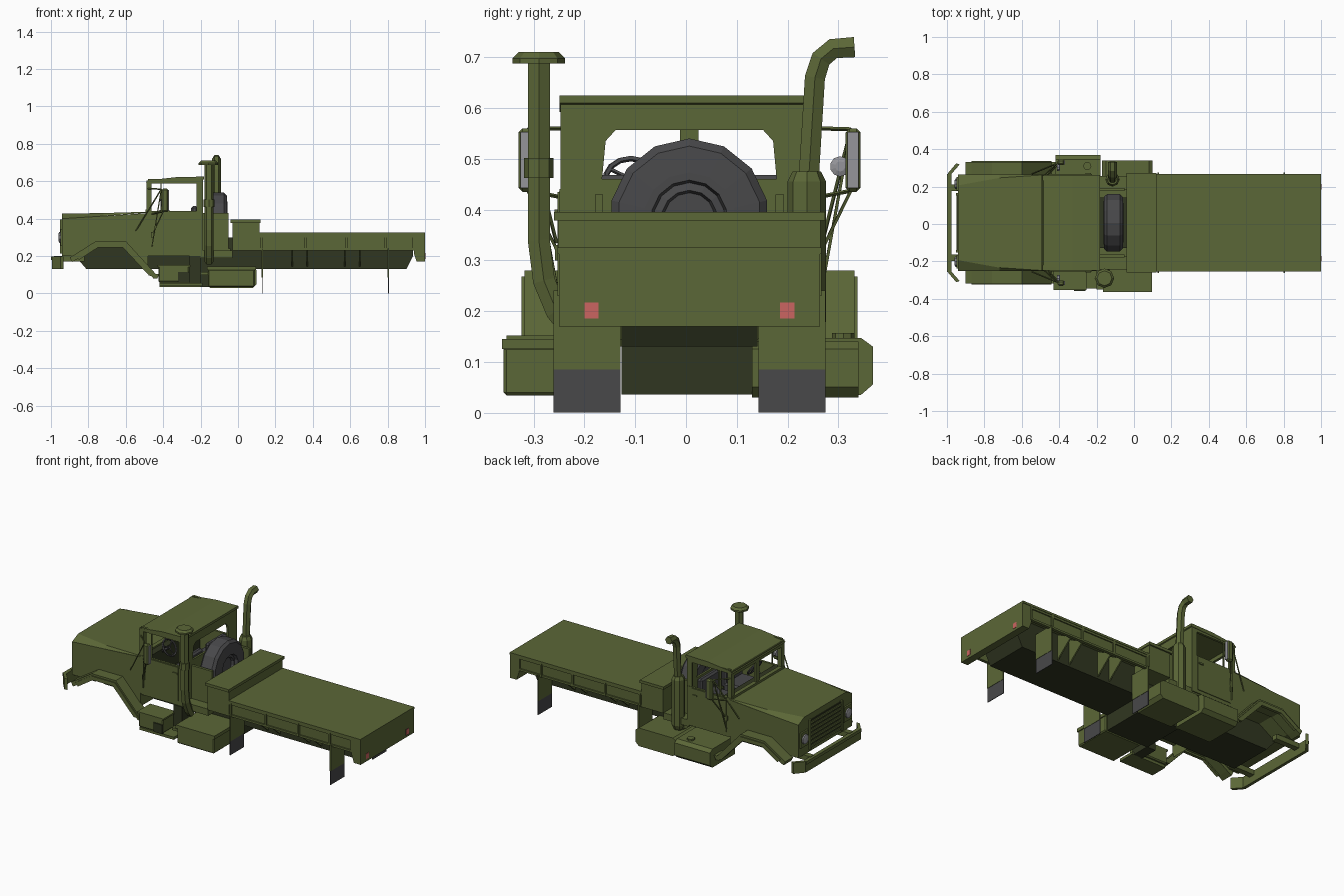
import bpy, bmesh, math
from mathutils import Vector, Matrix

if "Cube" in bpy.data.objects:
    bpy.data.objects.remove(bpy.data.objects["Cube"])

YC = 0.0066  # truck centre line


def material(name, c):
    m = bpy.data.materials.new(name)
    m.diffuse_color = (*c, 1)
    m.use_nodes = True
    m.node_tree.nodes["Principled BSDF"].inputs["Base Color"].default_value = m.diffuse_color
    return m


GREEN = material("olive", (0.105, 0.135, 0.038))
DARK = material("dark_olive", (0.03, 0.037, 0.015))
RUBBER = material("rubber", (0.065, 0.065, 0.068))
BLACK = material("black", (0.02, 0.02, 0.022))
RED = material("red_lamp", (0.6, 0.13, 0.12))
GLASS = material("mirror_glass", (0.3, 0.3, 0.32))


def finish(name, bm, mat):
    bmesh.ops.recalc_face_normals(bm, faces=bm.faces)
    me = bpy.data.meshes.new(name)
    bm.to_mesh(me)
    bm.free()
    me.materials.append(mat)
    ob = bpy.data.objects.new(name, me)
    bpy.context.collection.objects.link(ob)
    return ob


def prism(name, pts, axis, a, b, mat=GREEN):
    """Extrude a 2D outline along one axis from a to b."""
    put = {'x': lambda p, t: (t, p[0], p[1]), 'y': lambda p, t: (p[0], t, p[1]),
           'z': lambda p, t: (p[0], p[1], t)}[axis]
    bm = bmesh.new()
    f = bm.faces.new([bm.verts.new(put(p, a)) for p in pts])
    r = bmesh.ops.extrude_face_region(bm, geom=[f])
    for v in r['geom']:
        if isinstance(v, bmesh.types.BMVert):
            v.co['xyz'.index(axis)] = b
    return finish(name, bm, mat)


def box(name, x0, x1, y0, y1, z0, z1, mat=GREEN, bevel=0):
    ob = prism(name, [(x0, y0), (x1, y0), (x1, y1), (x0, y1)], 'z', z0, z1, mat)
    if bevel:
        m = ob.modifiers.new("bevel", 'BEVEL')
        m.width, m.segments = bevel, 1
    return ob


def sbox(name, s, x0, x1, d0, d1, z0, z1, mat=GREEN, bevel=0):
    """Box at distance d0..d1 from the centre line on side s."""
    y = sorted((YC + s * d0, YC + s * d1))
    return box(name, x0, x1, y[0], y[1], z0, z1, mat, bevel)


def tube(name, pts, r, res=1, mat=GREEN):
    cu = bpy.data.curves.new(name, 'CURVE')
    cu.dimensions, cu.bevel_depth, cu.bevel_resolution, cu.use_fill_caps = '3D', r, res, True
    sp = cu.splines.new('POLY')
    sp.points.add(len(pts) - 1)
    for p, c in zip(sp.points, pts):
        p.co = (*c, 1)
    sp.use_smooth = False
    tmp = bpy.data.objects.new(name + "_path", cu)
    bpy.context.collection.objects.link(tmp)
    me = bpy.data.meshes.new_from_object(tmp.evaluated_get(bpy.context.evaluated_depsgraph_get()))
    bpy.data.objects.remove(tmp)
    bm = bmesh.new()
    bm.from_mesh(me)
    return finish(name, bm, mat)


def lathe(name, prof, centre, axis, n, mat=GREEN):
    """Spin (radius, height) points around an axis."""
    bm = bmesh.new()
    rings = [[bm.verts.new((r * math.cos(2 * math.pi * i / n), r * math.sin(2 * math.pi * i / n), h))
              for i in range(n)] for r, h in prof]
    for a, b in zip(rings, rings[1:]):
        for i in range(n):
            bm.faces.new((a[i], a[(i + 1) % n], b[(i + 1) % n], b[i]))
    bm.faces.new(rings[0])
    bm.faces.new(rings[-1])
    rot = Vector((0, 0, 1)).rotation_difference(Vector(axis)).to_matrix().to_4x4()
    bm.transform(Matrix.Translation(centre) @ rot)
    return finish(name, bm, mat)


# Chassis tub and deeper middle section
prism("chassis", [(-.87, .2), (-.81, .13), (.9, .13), (.935, .2), (.935, .3), (-.87, .3)], 'y', YC - .134, YC + .134, DARK)
box("chassis_middle", -.2, .08, YC - .134, YC + .134, .036, .2, DARK)
box("cross_deck", -.2, -.03, YC - .25, YC + .25, .19, .23)

# Hood with wheel arches and a chamfered nose
prism("hood_body", [(-.94, .2), (-.87, .2), (-.76, .27), (-.61, .27), (-.53, .18), (-.48, .13), (-.48, .43),
                    (-.72, .414), (-.94, .4)], 'y', YC - .257, YC + .257)
bm = bmesh.new()
rows = [[bm.verts.new((x, YC + y, z)) for y, z in ((-.257, zs), (-w, zt), (w, zt), (.257, zs))]
        for x, zs, w, zt in ((-.94, .4, .2, .427), (-.72, .414, .24, .43), (-.48, .432, .256, .437))]
for a, b in zip(rows, rows[1:]):
    for i in range(4):
        bm.faces.new((a[i], a[(i + 1) % 4], b[(i + 1) % 4], b[i]))
bm.faces.new(rows[0])
bm.faces.new(rows[-1])
finish("hood_top", bm, GREEN)

# Grille
box("grille_panel", -.944, -.938, YC - .15, YC + .15, .22, .39, DARK)
for i in range(7):
    box("grille_slat", -.95, -.94, YC - .15, YC + .15, .225 + i * .024, .237 + i * .024)
for s in (-1, 1):
    sbox("grille_side", s, -.951, -.94, .145, .16, .215, .395)
    sbox("headlight_frame", s, -.95, -.94, .172, .245, .255, .345)
    lathe("headlight", [(.03, 0), (.028, .008), (.012, .012)], (-.949, YC + s * .208, .3), (-1, 0, 0), 10, GLASS)

# Bumper with swept-back ends
outer = [(-.95, -.318), (-.995, -.265), (-.995, .265), (-.95, .318)]
ring = outer + [(x + .018, y * .98) for x, y in reversed(outer)]
prism("bumper", [(x, y + YC) for x, y in ring], 'z', .13, .197)
box("bumper_lip", -1, -.985, YC - .262, YC + .262, .178, .197)

for s in (-1, 1):
    sbox("bumper_bracket", s, -.985, -.82, .17, .205, .17, .2)
    # Fender strip with lower lip
    top = [(-.9, .193), (-.87, .21), (-.76, .28), (-.6, .28), (-.44, .105), (-.42, .105)]
    y0, y1 = YC + s * .25, YC + s * .325
    prism("fender", top + [(x - .012 if x > -.7 else x + .012, z - .025) for x, z in reversed(top)], 'y', y0, y1)
    prism("fender_lip", [(x, z - .012) for x, z in top[1:5]] + [(-.475, .095), (-.615, .245), (-.75, .245), (-.85, .18)],
          'y', y1 - s * .012, y1 + s * .006)

    # Cab side: door, pillars, rail, mouldings
    sbox("door", s, -.49, -.19, .243, .256, .21, .44)
    sbox("door_panel", s, -.455, -.225, .25, .26, .23, .435)
    sbox("front_pillar", s, -.49, -.462, .225, .254, .43, .605)
    sbox("rear_pillar", s, -.222, -.19, .243, .254, .43, .615)
    sbox("window_rail", s, -.48, -.19, .24, .254, .588, .612)
    sbox("vent_bar", s, -.415, -.408, .246, .252, .44, .6)
    sbox("door_handle", s, -.26, -.23, .256, .266, .39, .4)
    sbox("hinge", s, -.465, -.448, .256, .265, .3, .33)
    # Rear wall half with window opening
    half = [(0, .21), (.254, .21), (.254, .62), (0, .62), (0, .557), (.145, .557), (.165, .535), (.172, .46), (0, .46)]
    prism("cab_rear_wall", [(YC + s * y, z) for y, z in half], 'x', -.2, -.188)

    # Seats
    sbox("seat_base", s, -.36, -.23, .03, .2, .3, .36, RUBBER, .01)
    sbox("seat_back", s, -.25, -.215, .03, .2, .33, .468, RUBBER, .01)

    # Mirrors and their braces
    sbox("mirror", s, -.41, -.372, .308, .337, .435, .56, GREEN, .008)
    sbox("mirror_glass", s, -.373, -.37, .312, .333, .442, .553, GLASS)
    lathe("round_mirror", [(.02, -.008), (.02, .006), (.01, .01)], (-.405, YC + s * .297, .485), (1, 0, 0), 10, GLASS)
    tip, low = (-.41, YC + s * .318, .558), (-.4, YC + s * .318, .437)
    for a, b in (((-.545, YC + s * .262, .335), tip), ((-.46, YC + s * .256, .31), low),
                 ((-.48, YC + s * .254, .56), tip), ((-.46, YC + s * .256, .425), low),
                 ((-.46, YC + s * .262, .25), tip)):
        tube("mirror_brace", [a, b], .004, 0)

# Cab floor, roof and windscreen
box("cab_floor", -.49, -.19, YC - .25, YC + .25, .2, .22)
box("dashboard", -.49, -.43, YC - .245, YC + .245, .3, .44, DARK)
prism("cab_roof", [(-.495, .592), (-.19, .606), (-.182, .61), (-.182, .625), (-.33, .622), (-.48, .605)], 'y', YC - .256, YC + .256)
box("windscreen_header", -.49, -.475, YC - .25, YC + .25, .57, .602)
box("windscreen_sill", -.495, -.47, YC - .25, YC + .25, .43, .45)
box("windscreen_mullion", -.488, -.474, YC - .018, YC + .018, .44, .6)
bpy.ops.mesh.primitive_torus_add(major_segments=14, minor_segments=5, major_radius=.05, minor_radius=.006,
                                 location=(-.385, YC - .115, .46), rotation=(0, math.radians(55), 0))
wheel = bpy.context.object
wheel.name = "steering_wheel"
wheel.data.materials.append(RUBBER)
tube("steering_column", [(-.44, YC - .115, .42), (-.385, YC - .115, .46)], .008, 0, RUBBER)
for a in (0, 2.09, 4.19):
    c = Vector((-.385, YC - .115, .46))
    d = Matrix.Rotation(math.radians(55), 3, 'Y') @ Vector((.05 * math.cos(a), .05 * math.sin(a), 0))
    tube("wheel_spoke", [c, c + d], .004, 0, RUBBER)

# Spare wheel and its carrier
lathe("spare_tyre", [(.07, -.04), (.09, -.054), (.142, -.05), (.157, -.035), (.157, .035), (.142, .05), (.09, .054),
                     (.075, .054), (.07, .035), (.055, .04), (.05, .025)], (-.11, YC, .383), (1, 0, 0), 14, RUBBER)
for s in (-1, 1):
    sbox("carrier_side", s, -.19, -.05, .17, .186, .21, .43)
box("carrier_base", -.19, -.04, YC - .18, YC + .18, .2, .24)

# Front locker of the bed
box("bed_locker", -.03, .115, YC - .258, YC + .258, .23, .385)
box("locker_lid", -.04, .12, YC - .267, YC + .267, .378, .395)

# Flat bed: deck, tailgate, framed sides and gussets
box("bed_deck", .11, 1, YC - .257, YC + .257, .3, .325)
prism("tailgate", [(.94, .325), (1, .325), (1, .17), (.955, .17), (.94, .215)], 'y', YC - .257, YC + .257)
for s in (-1, 1):
    sbox("bed_side", s, .11, .96, .24, .25, .23, .32)
    sbox("bed_top_rail", s, .11, 1, .245, .26, .312, .325)
    sbox("bed_bottom_rail", s, .11, .945, .24, .258, .23, .242)
    for x in (.125, .36, .58, .79, .94):
        sbox("bed_post", s, x - .006, x + .006, .245, .26, .23, .322)
    for x in (.29, .37, .57, .65):
        prism("bed_gusset", [(YC + s * .13, .14), (YC + s * .245, .235), (YC + s * .13, .3)], 'x', x - .004, x + .004)
    # Mud flaps and tail lamps
    for x in (.13, .805):
        sbox("flap_bracket", s, x - .005, x + .003, .136, .268, .085, .24)
        sbox("mud_flap", s, x - .003, x + .001, .136, .268, 0, .085, RUBBER)
    sbox("lamp_frame", s, .99, 1.0, .175, .211, .18, .222, BLACK)
    sbox("tail_lamp", s, .995, 1.002, .179, .207, .185, .217, RED)

# Boxes and steps along the right side
box("tool_box", -.425, -.26, -.35, -.23, .06, .15, GREEN, .006)
box("tool_box_lid", -.43, -.255, -.354, -.23, .142, .152)
box("lower_step", -.42, -.19, -.345, -.24, .04, .056)
box("step_riser", -.26, -.2, -.25, -.13, .04, .2, DARK)
box("upper_step", -.32, -.26, -.357, -.345, .06, .115, DARK)
box("battery_box", -.16, .09, -.36, -.13, .034, .13, GREEN, .006)
box("battery_box_lid", -.165, .095, -.363, -.13, .125, .145)
box("step_tread", -.2, -.15, -.35, -.13, .1, .115)

# Boxes along the left side
prism("fuel_tank", [(.13, .035), (.345, .035), (.368, .055), (.368, .13), (.345, .147), (.13, .147)], 'x', -.42, -.18)
prism("rear_tank", [(-.17, .05), (-.15, .03), (.08, .03), (.1, .05), (.1, .125), (.08, .14), (-.15, .14), (-.17, .125)], 'y', .13, .34)
lathe("filler_cap", [(.022, 0), (.022, .012)], (-.25, .31, .145), (0, 0, 1), 8)

# Air intake stack
tube("intake_pipe", [(-.155, -.23, .17), (-.155, -.255, .2), (-.155, -.28, .26), (-.155, -.29, .34), (-.155, -.29, .7)], .025)
lathe("intake_collar", [(.029, -.02), (.029, .02)], (-.155, -.29, .482), (0, 0, 1), 8)
lathe("intake_cap", [(.052, 0), (.052, .01), (.04, .022)], (-.158, -.29, .688), (0, 0, 1), 8)

# Exhaust stack with muffler
lathe("muffler", [(.025, .15), (.038, .18), (.038, .455), (.028, .475)], (-.115, .238, 0), (0, 0, 1), 8)
tube("exhaust_pipe", [(-.115, .238, .4), (-.115, .254, .66), (-.115, .266, .697), (-.115, .29, .717), (-.115, .332, .72)], .023)
tube("exhaust_inlet", [(-.115, .238, .16), (-.115, .2, .14), (-.115, .12, .14)], .022)
